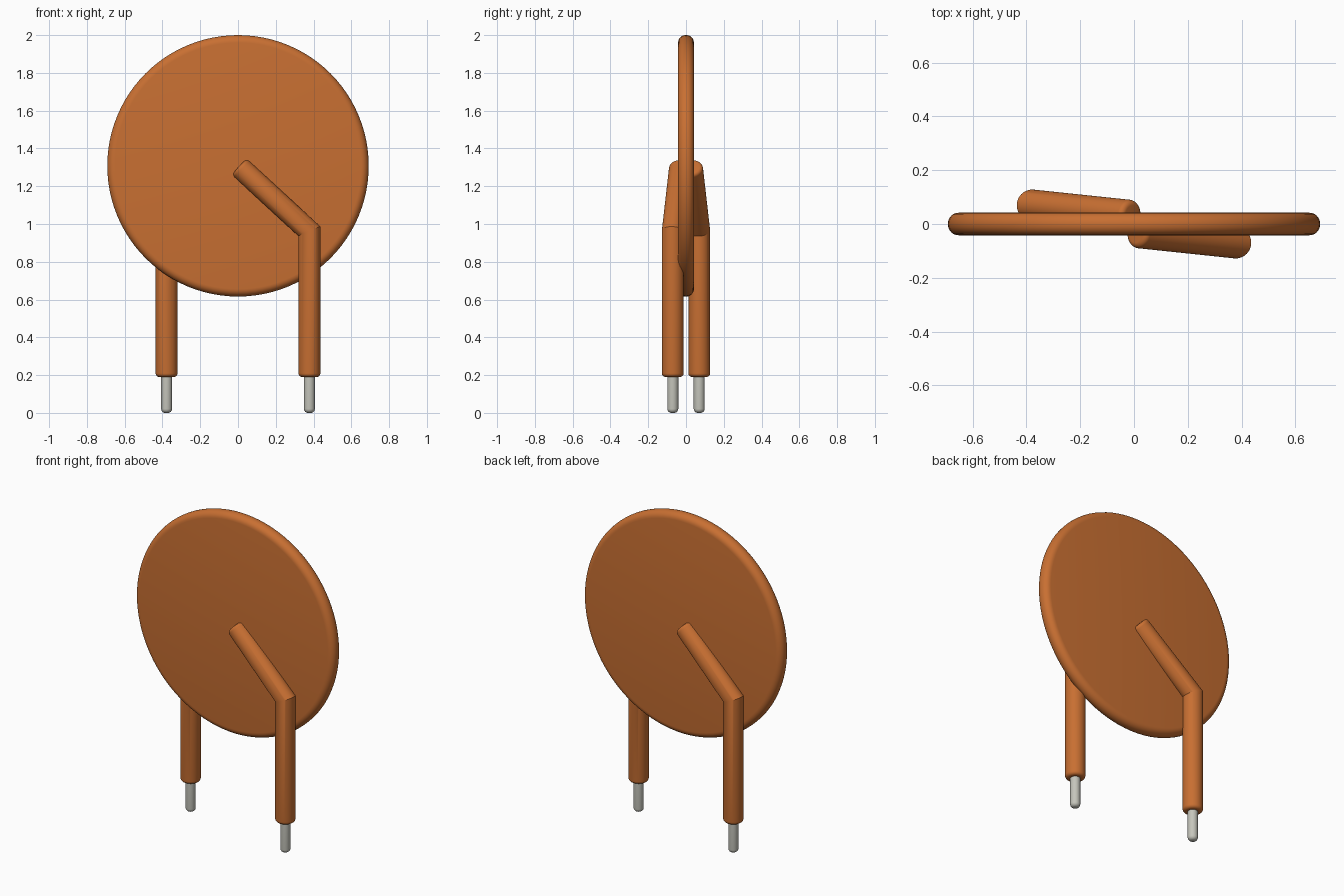
import bpy, bmesh, math
from mathutils import Vector, Matrix

cube = bpy.data.objects.get("Cube")
if cube:
    bpy.data.objects.remove(cube, do_unlink=True)


def make_material(name, color):
    mat = bpy.data.materials.new(name)
    mat.use_nodes = True
    mat.diffuse_color = (*color, 1)
    mat.node_tree.nodes["Principled BSDF"].inputs["Base Color"].default_value = (*color, 1)
    return mat


ORANGE = make_material("burnt orange coating", (0.58, 0.16, 0.032))
METAL = make_material("tinned metal", (0.56, 0.56, 0.50))
SIDES = 48


def make_object(name, rings, mat):
    """Loft closed rings of points, cap both ends, shade smoothly."""
    bm = bmesh.new()
    loops = [[bm.verts.new(p) for p in ring] for ring in rings]
    for a, b in zip(loops, loops[1:]):
        for i in range(len(a)):
            j = (i + 1) % len(a)
            bm.faces.new((a[i], a[j], b[j], b[i]))
    bm.faces.new(loops[0])
    bm.faces.new(loops[-1])
    bmesh.ops.recalc_face_normals(bm, faces=bm.faces)
    mesh = bpy.data.meshes.new(name)
    bm.to_mesh(mesh)
    bm.free()
    mesh.materials.append(mat)
    obj = bpy.data.objects.new(name, mesh)
    bpy.context.collection.objects.link(obj)
    bpy.ops.object.select_all(action='DESELECT')
    obj.select_set(True)
    bpy.context.view_layer.objects.active = obj
    bpy.ops.object.shade_smooth_by_angle(angle=math.radians(25))
    return obj


def ring(center, axis, radius, sides=SIDES):
    rot = Vector((0, 0, 1)).rotation_difference(axis)
    return [center + rot @ Vector((radius * math.cos(t), radius * math.sin(t), 0))
            for t in (2 * math.pi * i / sides for i in range(sides))]


def rounded_end(end, axis, radius, bevel, sides=SIDES, steps=6):
    """Rings from the flat end face to the full radius, axis pointing inward."""
    angles = [math.pi / 2 * i / steps for i in range(steps + 1)]
    return [ring(end + axis * bevel * (1 - math.cos(a)),
                 axis, radius - bevel + bevel * math.sin(a), sides) for a in angles]


# Round body with a softly rounded rim
BACKWARD = Vector((0, 1, 0))
middle, half = Vector((0, 0, 1.308)), 0.042
front = rounded_end(middle - BACKWARD * half, BACKWARD, 0.692, 0.04, 96)
back = [[p + BACKWARD * 2 * (half - (p.y + half) - 0) - BACKWARD * 2 * half
         + BACKWARD * 2 * half for p in r] for r in front]
for r, source in zip(back, front):
    for p, q in zip(r, source):
        p.y = -q.y
make_object("disc_body", front + back[::-1], ORANGE)

# Bent coated legs with bare metal tips, the back one turned half way round
UP = Vector((0, 0, 1))
foot, bend, tip = Vector((0.378, -0.07, 0.19)), Vector((0.378, -0.07, 0.961)), Vector((0.007, -0.031, 1.303))
slant = (tip - bend).normalized()
miter = (UP + slant).normalized()
R = 0.058
elbow = [p + UP * ((bend - p).dot(miter) / UP.dot(miter)) for p in ring(bend, UP, R)]
coating = rounded_end(foot, UP, R, 0.02) + [elbow]
top = rounded_end(tip, -slant, R, 0.02)
# Build the upper rings in the frame of the elbow so the sides line up
for r in reversed(top):
    c = sum(r, Vector()) / SIDES
    coating.append(ring(c, slant, (r[0] - c).length))
pin = rounded_end(Vector((0.378, -0.07, 0)), UP, 0.029, 0.022) + [ring(foot + UP * 0.03, UP, 0.029)]

for side, angle in (("front", 0), ("back", math.pi)):
    turn = Matrix.Rotation(angle, 3, 'Z')
    for part, rings, mat in (("leg", coating, ORANGE), ("pin", pin, METAL)):
        make_object(f"{side}_{part}", [[turn @ p for p in r] for r in rings], mat)
